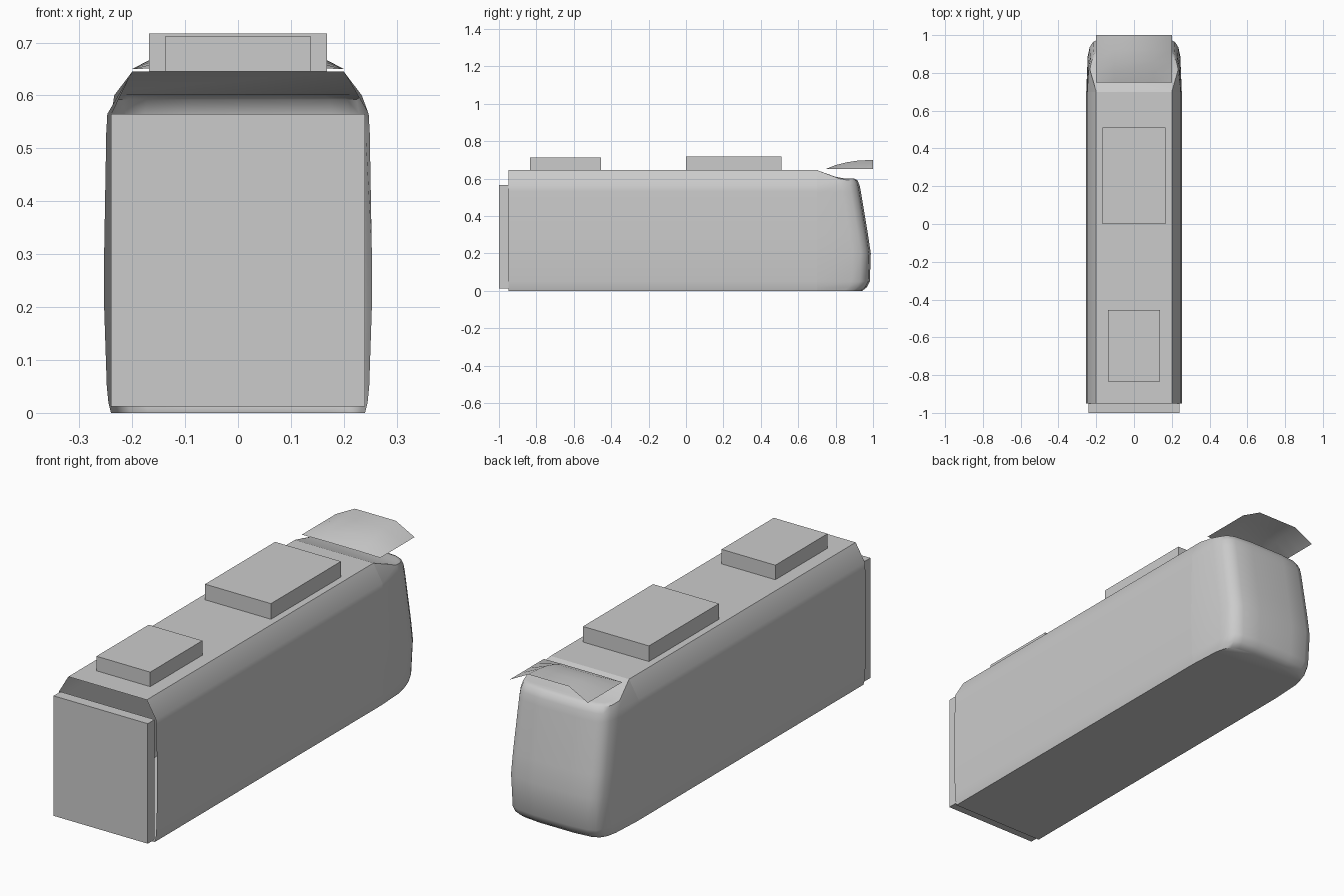
import bpy, bmesh, math

cube = bpy.data.objects.get("Cube")
if cube:
    bpy.data.objects.remove(cube, do_unlink=True)

grey = bpy.data.materials.new("plain_grey")
grey.use_nodes = True
colour = (0.6, 0.6, 0.6, 1)
grey.diffuse_color = colour
grey.node_tree.nodes["Principled BSDF"].inputs["Base Color"].default_value = colour


def finish(name, bm, smooth=None, fix_normals=True):
    if fix_normals:
        bmesh.ops.recalc_face_normals(bm, faces=bm.faces)
    mesh = bpy.data.meshes.new(name)
    bm.to_mesh(mesh)
    bm.free()
    mesh.materials.append(grey)
    ob = bpy.data.objects.new(name, mesh)
    bpy.context.collection.objects.link(ob)
    if smooth:
        bpy.ops.object.select_all(action='DESELECT')
        bpy.context.view_layer.objects.active = ob
        ob.select_set(True)
        bpy.ops.object.shade_smooth_by_angle(angle=math.radians(smooth))
    return ob


def box(name, half_width, y0, y1, z0, z1):
    bm = bmesh.new()
    bmesh.ops.create_cube(bm, size=1)
    for v in bm.verts:
        v.co.x *= 2 * half_width
        v.co.y = y0 if v.co.y < 0 else y1
        v.co.z = z0 if v.co.z < 0 else z1
    return finish(name, bm)


def loft(bm, rings, closed=False):
    rows = [[bm.verts.new(p) for p in ring] for ring in rings]
    for a, b in zip(rows, rows[1:]):
        n = len(a)
        for i in range(n if closed else n - 1):
            j = (i + 1) % n
            bm.faces.new((a[i], a[j], b[j], b[i]))
    return rows


# Half cross-section: half width, height, and reach of the cab nose
SEAM = 0.7
section = [(0.240, 0.0, 0.945), (0.245, 0.02, 0.970), (0.248, 0.05, 0.985),
           (0.253, 0.20, 0.990), (0.253, 0.30, 0.975), (0.249, 0.53, 0.937),
           (0.247, 0.565, 0.930)]
roof_w, roof_z = 0.2, 0.645

# Long body shell, open at both ends
half = [(w, z) for w, z, f in section] + [(roof_w, roof_z)]
loop = half + [(-w, z) for w, z in reversed(half)]
bm = bmesh.new()
loft(bm, [[(x, y, z) for x, z in loop] for y in (-0.95, SEAM)], closed=True)
finish("body_shell", bm, 40)


# Rounded cab lofted from stacked plan outlines
def outline(w, z, f):
    side = [(w, SEAM), (w - 0.008, f - 0.10), (w - 0.018, f - 0.055),
            (w - 0.036, f - 0.026), (w - 0.07, f - 0.011), (0.09, f - 0.002)]
    pts = side + [(-x, y) for x, y in reversed(side)]
    return [(x, y, z) for x, y in pts]


rings = [outline(*s) for s in section]
brow = outline(0.242, 0.592, 0.918)
# Raise the brow ends to meet the roof at the seam
brow[0], brow[-1] = (roof_w, SEAM, roof_z), (-roof_w, SEAM, roof_z)
brow = [(x, y, z + (0.008 if i in (1, 10) else 0)) for i, (x, y, z) in enumerate(brow)]
rings.append(brow)
# Slightly inset lip, softening the edge between nose and cab roof
rings.append([(x * 0.95 if 0 < i < 11 else x, y - 0.018 if 0 < i < 11 else y,
               z + 0.009 if 0 < i < 11 else z) for i, (x, y, z) in enumerate(brow)])
bm = bmesh.new()
rows = loft(bm, rings)
bm.faces.new(rows[0])
top = rows[-1]
for i in range(len(top) // 2 - 1):
    j = len(top) - 1 - i
    bm.faces.new((top[i], top[i + 1], top[j - 1], top[j]))
bmesh.ops.remove_doubles(bm, verts=bm.verts, dist=0.0005)
finish("cab_nose", bm, 42)

# Arched sheet over the cab
bm = bmesh.new()
crown = [(0.75, 0.652), (0.80, 0.672), (0.86, 0.687), (0.92, 0.696), (1.0, 0.70)]
loft(bm, [[(-0.2, y, 0.65), (-0.104, y, z), (0.104, y, z), (0.2, y, 0.65)]
          for y, z in crown])
for face in bm.faces:
    if face.normal.z < 0:
        face.normal_flip()
bm.normal_update()
if sum(f.normal.z for f in bm.faces) < 0:
    bmesh.ops.reverse_faces(bm, faces=bm.faces)
finish("cab_canopy", bm, 50, fix_normals=False)

# Roof units and the end block
box("roof_unit_large", 0.168, 0.0, 0.51, 0.645, 0.717)
box("roof_unit_small", 0.137, -0.835, -0.455, 0.645, 0.712)
box("end_block", 0.24, -1.0, -0.95, 0.012, 0.565)
